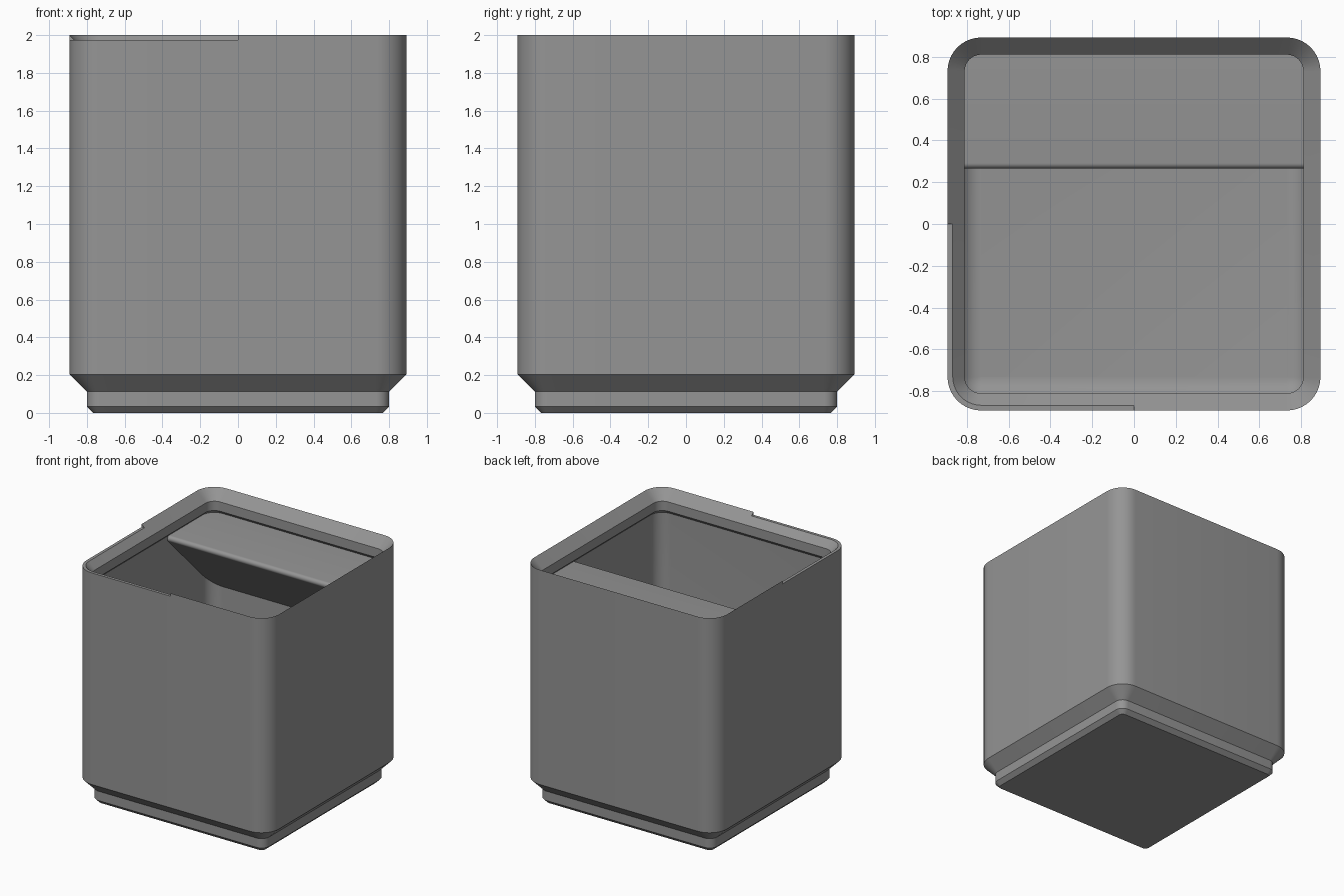
import bpy, bmesh, math

if "Cube" in bpy.data.objects:
    bpy.data.objects.remove(bpy.data.objects["Cube"])

grey = bpy.data.materials.new("grey plastic")
grey.diffuse_color = (0.3, 0.3, 0.3, 1)
grey.use_nodes = True
grey.node_tree.nodes["Principled BSDF"].inputs["Base Color"].default_value = grey.diffuse_color


def make_object(name, bm):
    bmesh.ops.recalc_face_normals(bm, faces=bm.faces)
    mesh = bpy.data.meshes.new(name)
    bm.to_mesh(mesh)
    bm.free()
    obj = bpy.data.objects.new(name, mesh)
    bpy.context.collection.objects.link(obj)
    mesh.materials.append(grey)
    return obj


def activate(obj):
    bpy.ops.object.select_all(action='DESELECT')
    obj.select_set(True)
    bpy.context.view_layer.objects.active = obj


def rounded_square(half, radius, z, steps=10):
    points = []
    for corner in range(4):
        mid = math.radians(45 + 90 * corner)
        cx = math.copysign(half - radius, math.cos(mid))
        cy = math.copysign(half - radius, math.sin(mid))
        for i in range(steps + 1):
            a = math.radians(90 * corner + 90 * i / steps)
            points.append((cx + radius * math.cos(a), cy + radius * math.sin(a), z))
    return points


# Bin profile as (half width, corner radius, height): foot, outer wall, lip, inner wall
OUT, WALL, FLOOR, FILLET = 0.892, 0.84, 0.30, 0.108
profile = [(0.766, 0.035, 0), (0.80, 0.069, 0.034), (0.80, 0.069, 0.112),
           (OUT, 0.161, 0.204), (OUT, 0.161, 2.0),
           (0.81, 0.079, 1.918), (0.81, 0.079, 1.84), (WALL, 0.109, 1.81)]
# Rounded edge between the inner wall and the floor
for i in range(9):
    a = math.radians(90 * i / 8)
    inset = FILLET * (1 - math.cos(a))
    profile.append((WALL - inset, 0.109 - inset, FLOOR + FILLET * (1 - math.sin(a))))

bm = bmesh.new()
rings = [[bm.verts.new(p) for p in rounded_square(*row)] for row in profile]
n = len(rings[0])
for low, high in zip(rings, rings[1:]):
    for i in range(n):
        j = (i + 1) % n
        bm.faces.new((low[i], low[j], high[j], high[i]))
bm.faces.new(rings[0])
bm.faces.new(rings[-1])
bin_body = make_object("bin_body", bm)

# Lowered rim on the front left quarter
bm = bmesh.new()
bmesh.ops.create_cube(bm, size=1)
for v in bm.verts:
    v.co = (v.co.x - 0.5, v.co.y - 0.5, v.co.z + 2.475)
cutter = make_object("rim_cutter", bm)
cutter.hide_render = True
cut = bin_body.modifiers.new("rim step", 'BOOLEAN')
cut.operation = 'DIFFERENCE'
cut.solver = 'EXACT'
cut.object = cutter
activate(bin_body)
bpy.ops.object.modifier_apply(modifier=cut.name)
bpy.data.objects.remove(cutter)

# Label shelf across the back: flat top, rounded front edge, 45 degree underside
TOP, FRONT, BACK, R = 1.81, 0.265, 0.842, 0.026
section = [(BACK, TOP)]
for i in range(10):
    a = math.radians(90 + 135 * i / 9)
    section.append((FRONT + R + R * math.cos(a), TOP - R + R * math.sin(a)))
y, z = section[-1]
section.append((BACK, z - (BACK - y)))
bm = bmesh.new()
ends = [[bm.verts.new((x, y, z)) for y, z in section] for x in (-BACK, BACK)]
for i in range(len(section)):
    j = (i + 1) % len(section)
    bm.faces.new((ends[0][i], ends[0][j], ends[1][j], ends[1][i]))
for end in ends:
    bm.faces.new(end)
label_shelf = make_object("label_shelf", bm)

for obj in (bin_body, label_shelf):
    activate(obj)
    bpy.ops.object.shade_smooth_by_angle(angle=math.radians(30))
